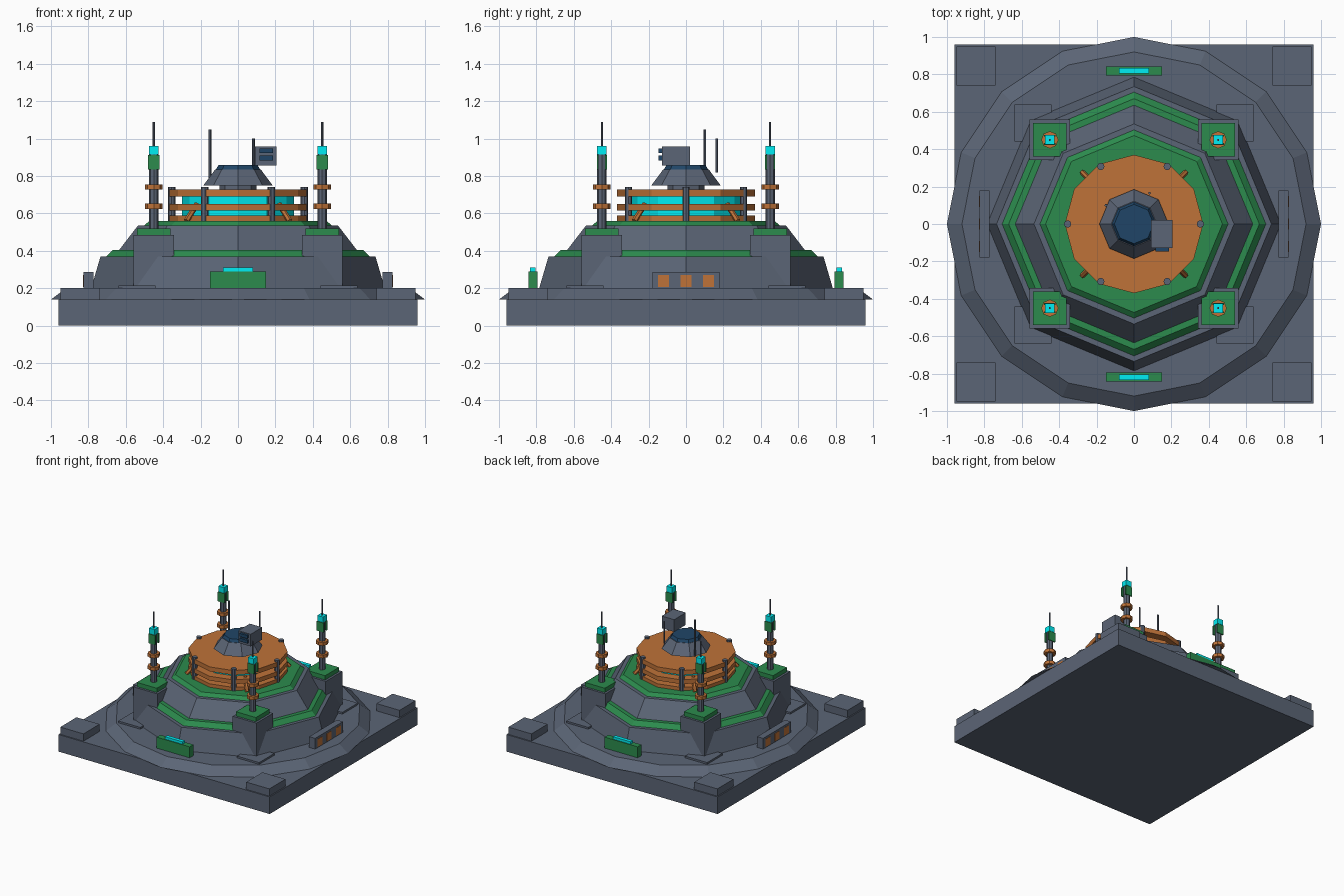
import bpy, bmesh, math
from mathutils import Vector

if "Cube" in bpy.data.objects:
    bpy.data.objects.remove(bpy.data.objects["Cube"])


def mat(name, rgb):
    m = bpy.data.materials.new(name)
    m.diffuse_color = (*rgb, 1)
    m.use_nodes = True
    m.node_tree.nodes["Principled BSDF"].inputs["Base Color"].default_value = m.diffuse_color
    return m


SLATE = mat("slate", (0.105, 0.13, 0.18))
GREEN = mat("green", (0.025, 0.26, 0.075))
ORANGE = mat("orange", (0.52, 0.17, 0.04))
CYAN = mat("cyan", (0.0, 0.85, 0.9))
BLUE = mat("blue", (0.014, 0.06, 0.135))


def finish(name, bm, material):
    bmesh.ops.recalc_face_normals(bm, faces=bm.faces)
    me = bpy.data.meshes.new(name)
    bm.to_mesh(me)
    bm.free()
    me.materials.append(material)
    ob = bpy.data.objects.new(name, me)
    bpy.context.collection.objects.link(ob)
    return ob


def box(name, x, y, z, material):
    """Box from (min, max) ranges on each axis."""
    bm = bmesh.new()
    bmesh.ops.create_cube(bm, size=1)
    for v in bm.verts:
        v.co = [(a + b) / 2 + c * (b - a) for (a, b), c in zip((x, y, z), v.co)]
    return finish(name, bm, material)


def lathe(name, profile, sides, material, at=(0, 0)):
    """Flat-sided capped solid from (radius, z) points, a corner on +x."""
    bm = bmesh.new()
    rings = []
    for r, z in profile:
        angles = [math.tau * i / sides for i in range(sides)]
        rings.append([bm.verts.new((at[0] + r * math.cos(a), at[1] + r * math.sin(a), z)) for a in angles])
    for lo, hi in zip(rings, rings[1:]):
        for i in range(sides):
            j = (i + 1) % sides
            bm.faces.new((lo[i], lo[j], hi[j], hi[i]))
    bm.faces.new(rings[0])
    bm.faces.new(rings[-1])
    return finish(name, bm, material)


def around(c, h):
    return (c - h, c + h)


# Ground plate and sixteen-sided apron
box("ground_plate", (-0.96, 0.96), (-0.96, 0.96), (0, 0.14), SLATE)
lathe("apron", [(1.0, 0.14), (0.92, 0.2)], 16, SLATE)

# Octagonal stepped bunker with green trims
lathe("lower_tier", [(0.785, 0.2), (0.735, 0.37)], 8, SLATE)
lathe("lower_trim", [(0.705, 0.37), (0.67, 0.405)], 8, GREEN)
lathe("upper_tier", [(0.635, 0.405), (0.535, 0.535)], 8, SLATE)
lathe("upper_trim", [(0.503, 0.535), (0.473, 0.56)], 8, GREEN)

# Corner blocks, pylon footings and pylons
for sx in (-1, 1):
    for sy in (-1, 1):
        box("corner_block", around(sx * 0.845, 0.105), around(sy * 0.845, 0.105), (0.14, 0.2), SLATE)
        box("footing_plate", around(sx * 0.54, 0.10), around(sy * 0.54, 0.10), (0.2, 0.215), SLATE)
        px, py = sx * 0.45, sy * 0.45
        box("pylon_block", around(px, 0.108), around(py, 0.108), (0.2, 0.485), SLATE)
        box("pylon_pad", around(px, 0.09), around(py, 0.09), (0.485, 0.52), GREEN)
        lathe("pylon_shaft", [(0.025, 0.52), (0.025, 0.915)], 8, SLATE, (px, py))
        for z in (0.625, 0.728):
            lathe("pylon_ring", [(0.046, z), (0.046, z + 0.027)], 8, ORANGE, (px, py))
        for s in (-1, 1):
            box("pylon_head_plate", around(px, 0.031), around(py + s * 0.022, 0.005), (0.835, 0.912), GREEN)
        box("pylon_lamp", around(px, 0.026), around(py, 0.026), (0.915, 0.96), CYAN)
        lathe("pylon_aerial", [(0.006, 0.96), (0.006, 1.09)], 6, SLATE, (px, py))

# Lit green consoles front and back, vents left and right
for s in (-1, 1):
    box("console", (-0.15, 0.15), around(s * 0.818, 0.024), (0.2, 0.29), GREEN)
    box("console_light", (-0.08, 0.08), around(s * 0.82, 0.015), (0.29, 0.31), CYAN)
    box("vent_housing", around(s * 0.80, 0.027), (-0.18, 0.18), (0.2, 0.288), SLATE)
    for y in (-0.12, 0, 0.12):
        box("vent_panel", around(s * 0.824, 0.005), around(y, 0.03), (0.206, 0.27), ORANGE)

# Drum: glowing core between three orange plates
lathe("drum_core", [(0.30, 0.56), (0.30, 0.70)], 12, CYAN)
for lo, hi in ((0.56, 0.588), (0.615, 0.65), (0.69, 0.727)):
    lathe("drum_plate", [(0.37, lo), (0.37, hi)], 12, ORANGE)
for i in range(6):
    a = i * math.pi / 3
    lathe("drum_post", [(0.02, 0.56), (0.02, 0.74)], 8, SLATE, (0.355 * math.cos(a), 0.355 * math.sin(a)))

# Slanted orange braces on the diagonals
for i in range(4):
    a = math.pi / 4 + i * math.pi / 2
    d = Vector((math.cos(a), math.sin(a), 0))
    foot, top = d * 0.39 + Vector((0, 0, 0.56)), d * 0.31 + Vector((0, 0, 0.65))
    brace = lathe("drum_brace", [(0.015, 0), (0.015, (top - foot).length)], 6, ORANGE)
    brace.rotation_euler = (top - foot).to_track_quat('Z', 'Y').to_euler()
    brace.location = foot

# Turret with blue cap
lathe("turret_neck", [(0.10, 0.727), (0.10, 0.75)], 8, SLATE)
lathe("turret", [(0.185, 0.75), (0.122, 0.835)], 8, SLATE)
lathe("turret_cap", [(0.118, 0.835), (0.105, 0.858)], 8, BLUE)

# Sensor box with two blue lenses, and two aerials
box("sensor_box", (0.092, 0.205), (-0.128, 0.022), (0.857, 0.957), SLATE)
for z in (0.883, 0.922):
    box("sensor_lens", (0.115, 0.187), (-0.146, -0.128), (z, z + 0.026), BLUE)
lathe("tall_aerial", [(0.008, 0.75), (0.008, 1.05)], 6, SLATE, (-0.15, 0.10))
lathe("short_aerial", [(0.007, 0.82), (0.007, 1.0)], 6, SLATE, (0.083, 0.165))
